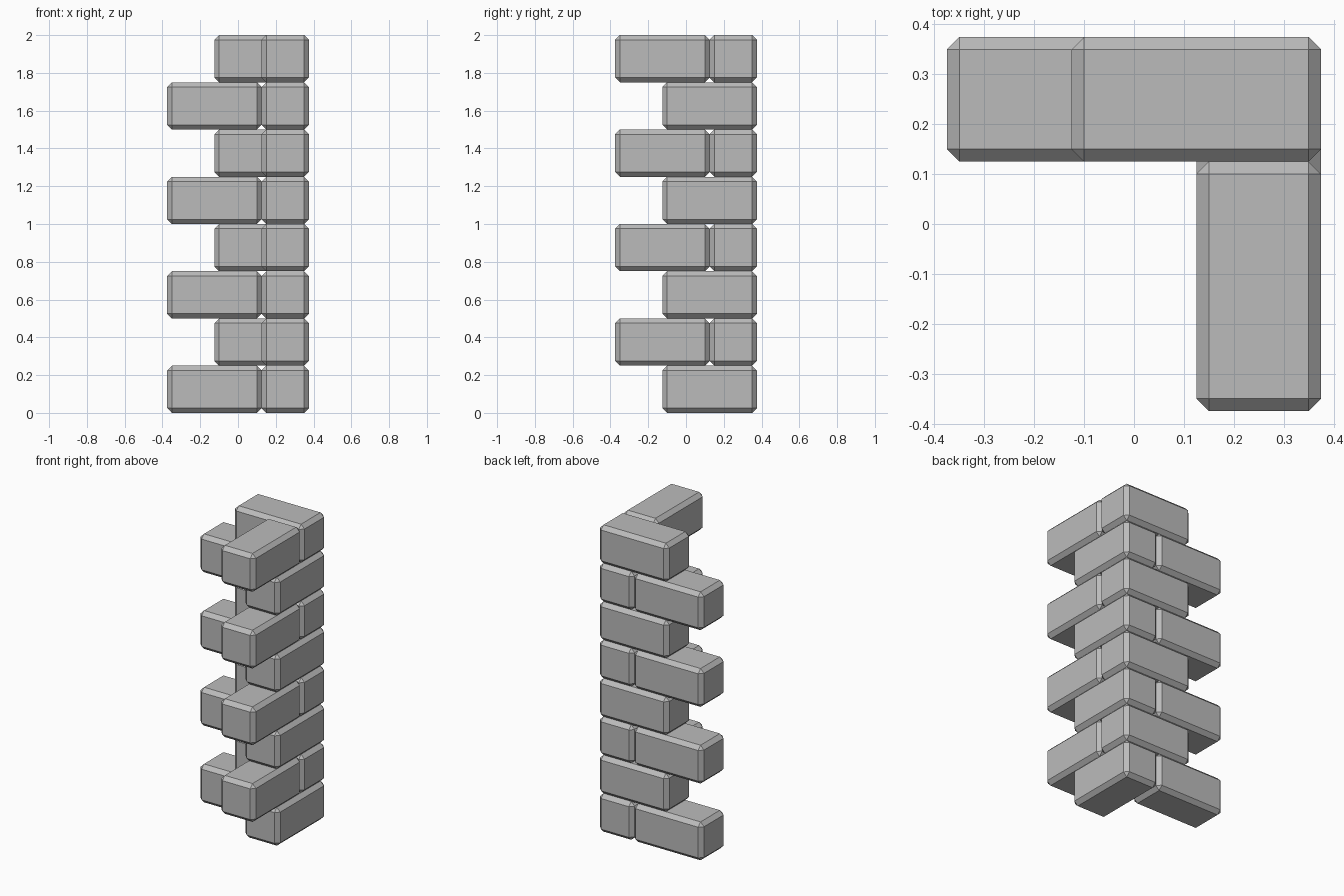
import bpy
import bmesh
from mathutils import Vector

if "Cube" in bpy.data.objects:
    bpy.data.objects.remove(bpy.data.objects["Cube"])

# Plain stone colour
stone = bpy.data.materials.new("grey_stone")
stone.diffuse_color = (0.5, 0.5, 0.5, 1.0)
stone.use_nodes = True
stone.node_tree.nodes["Principled BSDF"].inputs["Base Color"].default_value = stone.diffuse_color

UNIT = 0.25      # course height and brick width
CHAMFER = 0.025
ROWS = 8


def brick(name, lo, hi):
    """Chamfered box between two corners."""
    lo, hi = Vector(lo), Vector(hi)
    mid, size = (lo + hi) / 2, hi - lo
    bm = bmesh.new()
    bmesh.ops.create_cube(bm, size=1)
    for v in bm.verts:
        v.co = Vector([c * s for c, s in zip(v.co, size)])
    bmesh.ops.bevel(bm, geom=bm.edges[:], offset=CHAMFER, offset_type='OFFSET',
                    segments=1, profile=0.5, affect='EDGES')
    bmesh.ops.recalc_face_normals(bm, faces=bm.faces[:])
    mesh = bpy.data.meshes.new(name)
    bm.to_mesh(mesh)
    bm.free()
    mesh.materials.append(stone)
    obj = bpy.data.objects.new(name, mesh)
    obj.location = mid
    bpy.context.collection.objects.link(obj)


# Alternating courses: the corner brick swaps wings on every row
for i in range(ROWS):
    z0, z1 = i * UNIT, (i + 1) * UNIT
    corner_on_side = i % 2 == 0
    x_shift = 0.0 if corner_on_side else UNIT
    y_shift = UNIT if corner_on_side else 0.0
    # Brick running along the back wall
    brick(f"back_brick_{i + 1}", (-0.375 + x_shift, 0.125, z0),
          (0.125 + x_shift, 0.375, z1))
    # Brick running along the side wall
    brick(f"side_brick_{i + 1}", (0.125, -0.375 + y_shift, z0),
          (0.375, 0.125 + y_shift, z1))
